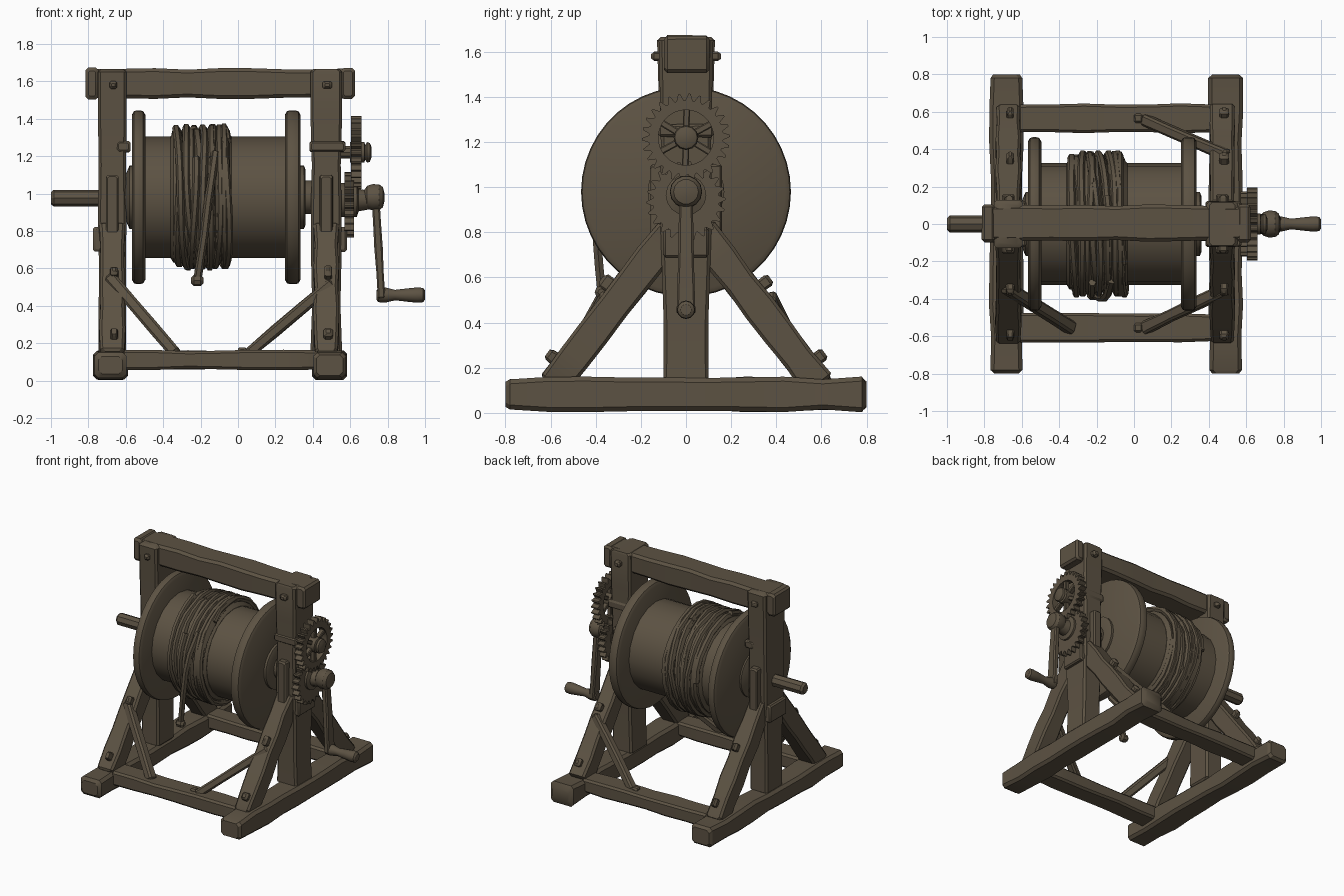
import bpy, bmesh, math, random
from mathutils import Vector as V

if "Cube" in bpy.data.objects:
    bpy.data.objects.remove(bpy.data.objects["Cube"])

random.seed(4)
wood = bpy.data.materials.new("weathered brown")
wood.diffuse_color = (0.108, 0.085, 0.056, 1)
wood.use_nodes = True
wood.node_tree.nodes["Principled BSDF"].inputs["Base Color"].default_value = wood.diffuse_color
AX = 0.98  # height of the drum axle


def loft(name, rings, closed=False):
    """Skin a list of equal-length point rings."""
    bm = bmesh.new()
    vs = [[bm.verts.new(p) for p in r] for r in rings]
    n = len(vs[0])
    for i in range(len(vs) if closed else len(vs) - 1):
        a, b = vs[i], vs[(i + 1) % len(vs)]
        for j in range(n):
            k = (j + 1) % n
            bm.faces.new((a[j], a[k], b[k], b[j]))
    if not closed:
        bm.faces.new(vs[0])
        bm.faces.new(vs[-1])
    bmesh.ops.recalc_face_normals(bm, faces=bm.faces)
    me = bpy.data.meshes.new(name)
    bm.to_mesh(me)
    bm.free()
    me.materials.append(wood)
    ob = bpy.data.objects.new(name, me)
    bpy.context.collection.objects.link(ob)
    return ob


def beam(name, p0, p1, w, h, w2=None, h2=None, ref=(1, 0, 0), c=0.014, rough=0.005, n=7):
    """Hewn timber: w along ref, h across it, chamfered and slightly uneven."""
    p0, p1 = V(p0), V(p1)
    d = (p1 - p0).normalized()
    u = V(ref)
    u = (u - d * u.dot(d)).normalized()
    v = d.cross(u)
    L = (p1 - p0).length
    w2, h2 = w2 or w, h2 or h
    stations = [(0, c)] + [(c + (L - 2 * c) * i / (n - 1), 0) for i in range(n)] + [(L, c)]
    rings = []
    for s, inset in stations:
        t = s / L
        a = (w + (w2 - w) * t) / 2 - inset + random.uniform(-rough, rough)
        b = (h + (h2 - h) * t) / 2 - inset + random.uniform(-rough, rough)
        e = min(c, a * 0.4, b * 0.4)
        prof = [(a - e, b), (a, b - e), (a, e - b), (a - e, -b),
                (e - a, -b), (-a, e - b), (-a, b - e), (e - a, b)]
        rings.append([p0 + d * s + u * x + v * y for x, y in prof])
    return loft(name, rings)


def box(name, x, y, z, c=0.01):
    """Small chamfered block from three ranges."""
    cx, cz = (x[0] + x[1]) / 2, (z[0] + z[1]) / 2
    return beam(name, (cx, y[0], cz), (cx, y[1], cz), x[1] - x[0], z[1] - z[0], c=c, rough=0.002, n=2)


def turned(name, prof, n=32, y=0, z=AX):
    """Part turned about an axis along x, from (x, radius) pairs."""
    return loft(name, [[(x, y + r * math.cos(2 * math.pi * j / n), z + r * math.sin(2 * math.pi * j / n))
                        for j in range(n)] for x, r in prof])


def rope(name, pts, r, sides=6):
    rings = []
    for i, p in enumerate(pts):
        d = (pts[min(i + 1, len(pts) - 1)] - pts[max(i - 1, 0)]).normalized()
        u = V((1, 0, 0))
        u = (u - d * u.dot(d)).normalized()
        v = d.cross(u)
        rings.append([p + (u * math.cos(a) + v * math.sin(a)) * r
                      for a in (2 * math.pi * k / sides for k in range(sides))])
    return loft(name, rings)


def gear(name, x0, x1, z, r, tooth, inner, teeth):
    """Toothed ring about x."""
    out, hole = [], []
    for j in range(teeth * 4):
        a = 2 * math.pi * (j + (0.25 if j % 4 in (0, 2) else 0)) / (teeth * 4)
        rr = r if j % 4 in (0, 1) else r - tooth
        out.append((math.cos(a) * rr, math.sin(a) * rr))
        hole.append((math.cos(a) * inner, math.sin(a) * inner))
    ring = lambda pr, x: [(x, p, z + q) for p, q in pr]
    return loft(name, [ring(out, x0), ring(out, x1), ring(hole, x1), ring(hole, x0)], True)


# Side frames: base, post, sloping legs and their pegs
for side, xb, xp, wp in (("left", -0.682, -0.672, 0.145), ("right", 0.49, 0.472, 0.16)):
    s = -1 if side == "left" else 1
    beam(side + "_base", (xb, -0.8, 0.082), (xb, 0.8, 0.082), 0.175, 0.145, c=0.02, rough=0.007, n=10)
    beam(side + "_post", (xp, 0, 0.14), (xp, 0, 1.665), wp, 0.195, wp, 0.25)
    beam(side + "_top_peg", (xp + 0.005, -0.155, 1.58), (xp + 0.005, 0.155, 1.58), 0.045, 0.045, n=2)
    for f in (-1, 1):
        beam(side + "_leg", (xp, f * 0.59, 0.12), (xp, f * 0.06, 0.81), 0.13, 0.145)
        box(side + "_bearing_cheek", (xp - 0.035, xp + 0.035), (f * 0.125 - 0.035, f * 0.125 + 0.035), (0.72, 1.1))
        for py, pz in ((0.60, 0.24), (0.36, 0.57)):
            beam(side + "_leg_peg", (xp + 0.01, f * (py - 0.06), pz - 0.03), (xp + 0.01, f * (py + 0.015), pz + 0.025),
                 0.045, 0.06, n=2)
    xo = xp + s * wp / 2
    box(side + "_leg_clamp", sorted((xo - s * 0.02, xo + s * 0.03)), (-0.1, 0.1), (0.69, 0.82))

# Rails joining the frames
beam("front_rail", (-0.62, -0.555, 0.11), (0.43, -0.555, 0.11), 0.15, 0.1, ref=(0, 1, 0))
beam("back_rail", (-0.62, 0.565, 0.11), (0.43, 0.565, 0.11), 0.15, 0.1, ref=(0, 1, 0))
beam("top_beam", (-0.81, 0.005, 1.588), (0.62, 0.005, 1.588), 0.19, 0.155, ref=(0, 1, 0), c=0.018, n=9)
for x0, x1 in ((-0.815, -0.745), (0.55, 0.625)):
    box("top_beam_end", (x0, x1), (-0.098, 0.105), (1.505, 1.672), 0.015)

# Knee braces from legs to rails
for a, b in (((-0.69, -0.335, 0.56), (-0.33, -0.56, 0.14)),
             ((0.50, -0.345, 0.52), (0.05, -0.56, 0.14)),
             ((0.50, 0.365, 0.52), (0.05, 0.56, 0.14))):
    beam("knee_brace", a, b, 0.065, 0.06, ref=(0, 1, 0), rough=0.003, n=4)
box("rail_peg", (0.0, 0.045), (-0.58, -0.53), (0.14, 0.175))
box("rail_peg", (0.0, 0.045), (0.54, 0.59), (0.14, 0.175))

# Drum, flanges and axle
turned("drum", [(-0.51, 0.325), (0.27, 0.325)], 20)
for x0, x1 in ((-0.568, -0.495), (0.25, 0.335)):
    turned("flange", [(x0, 0.44), (x0 + 0.012, 0.46), (x0 + 0.03, 0.465), (x1 - 0.03, 0.465),
                      (x1 - 0.012, 0.46), (x1, 0.44)], 44)
turned("right_hub", [(0.32, 0.17), (0.352, 0.17), (0.36, 0.15), (0.362, 0.09), (0.40, 0.09)], 24)
turned("left_hub", [(-0.61, 0.1), (-0.58, 0.17), (-0.56, 0.17)], 24)
turned("axle", [(-1.0, 0.032), (-0.985, 0.045), (0.70, 0.045)], 8, z=0.975)

# Rope wound on the drum
turned("rope_core", [(-0.36, 0.326), (-0.345, 0.35), (-0.06, 0.352), (-0.035, 0.326)], 28)


def coil(x0, x1, turns, r, wob, tilt, start=0.0):
    pts, n = [], int(turns * 24)
    p1, p2 = random.uniform(0, 6), random.uniform(0, 6)
    for i in range(n + 1):
        a = start + 2 * math.pi * i / 24
        rr = r + random.uniform(-wob, wob)
        x = x0 + (x1 - x0) * i / n + tilt * math.sin(a + p1) + 0.008 * math.sin(2.3 * a + p2)
        pts.append(V((x, rr * math.cos(a), AX + rr * math.sin(a))))
    return pts


rope("rope_inner", coil(-0.335, -0.06, 8, 0.352, 0.006, 0.008), 0.024)
for x0, x1 in ((-0.31, -0.22), (-0.25, -0.15), (-0.16, -0.08), (-0.09, -0.06)):
    rope("rope_outer", coil(x0, x1, 2, 0.373, 0.006, 0.02, random.uniform(0, 6)), 0.02)
rope("rope_tail", [V(p) for p in ((-0.12, -0.30, 1.22), (-0.14, -0.375, 1.08), (-0.16, -0.395, 0.95),
                                  (-0.18, -0.395, 0.78), (-0.20, -0.385, 0.65), (-0.215, -0.375, 0.55))], 0.022)
turned("rope_knot", [(-0.25, 0.015), (-0.235, 0.03), (-0.2, 0.03), (-0.185, 0.015)], 8, -0.375, 0.535)

# Upper spoked gear on its shaft, with strap around the post
GZ = 1.22
gear("upper_gear", 0.605, 0.66, GZ, 0.195, 0.03, 0.122, 26)
for k in range(6):
    a = math.pi * k / 3 + 0.5
    dy, dz = math.cos(a), math.sin(a)
    beam("gear_spoke", (0.635, dy * 0.03, GZ + dz * 0.03), (0.635, dy * 0.135, GZ + dz * 0.135),
         0.035, 0.03, c=0.005, rough=0, n=2)
turned("gear_hub", [(0.60, 0.055), (0.675, 0.055), (0.68, 0.04), (0.69, 0.055), (0.705, 0.05), (0.715, 0.025)], 12, z=GZ)
turned("gear_shaft", [(0.45, 0.035), (0.62, 0.035)], 10, z=GZ)
box("right_strap", (0.38, 0.575), (-0.122, 0.122), (1.222, 1.28))
box("left_strap", (-0.65, -0.575), (-0.122, 0.122), (1.222, 1.28))

# Lower gear and crank
gear("lower_gear", 0.57, 0.62, 0.94, 0.175, 0.028, 0.03, 22)
turned("lower_gear_boss", [(0.55, 0.09), (0.635, 0.09), (0.645, 0.06), (0.70, 0.05)], 16, z=0.965)
turned("crank_hub", [(0.675, 0.04), (0.69, 0.062), (0.72, 0.072), (0.755, 0.07), (0.775, 0.055), (0.782, 0.025)], 14)
beam("crank_arm", (0.735, 0, 0.98), (0.768, 0, 0.435), 0.045, 0.055, 0.04, 0.085, c=0.012, rough=0.002, n=5)
turned("crank_handle", [(0.74, 0.025), (0.75, 0.038), (0.79, 0.04), (0.84, 0.028), (0.91, 0.036),
                        (0.96, 0.041), (0.99, 0.038), (1.0, 0.024)], 12, z=0.457)

# Shading
for ob in bpy.data.objects:
    ob.select_set(True)
bpy.context.view_layer.objects.active = bpy.data.objects["drum"]
bpy.ops.object.shade_smooth_by_angle(angle=math.radians(32))
